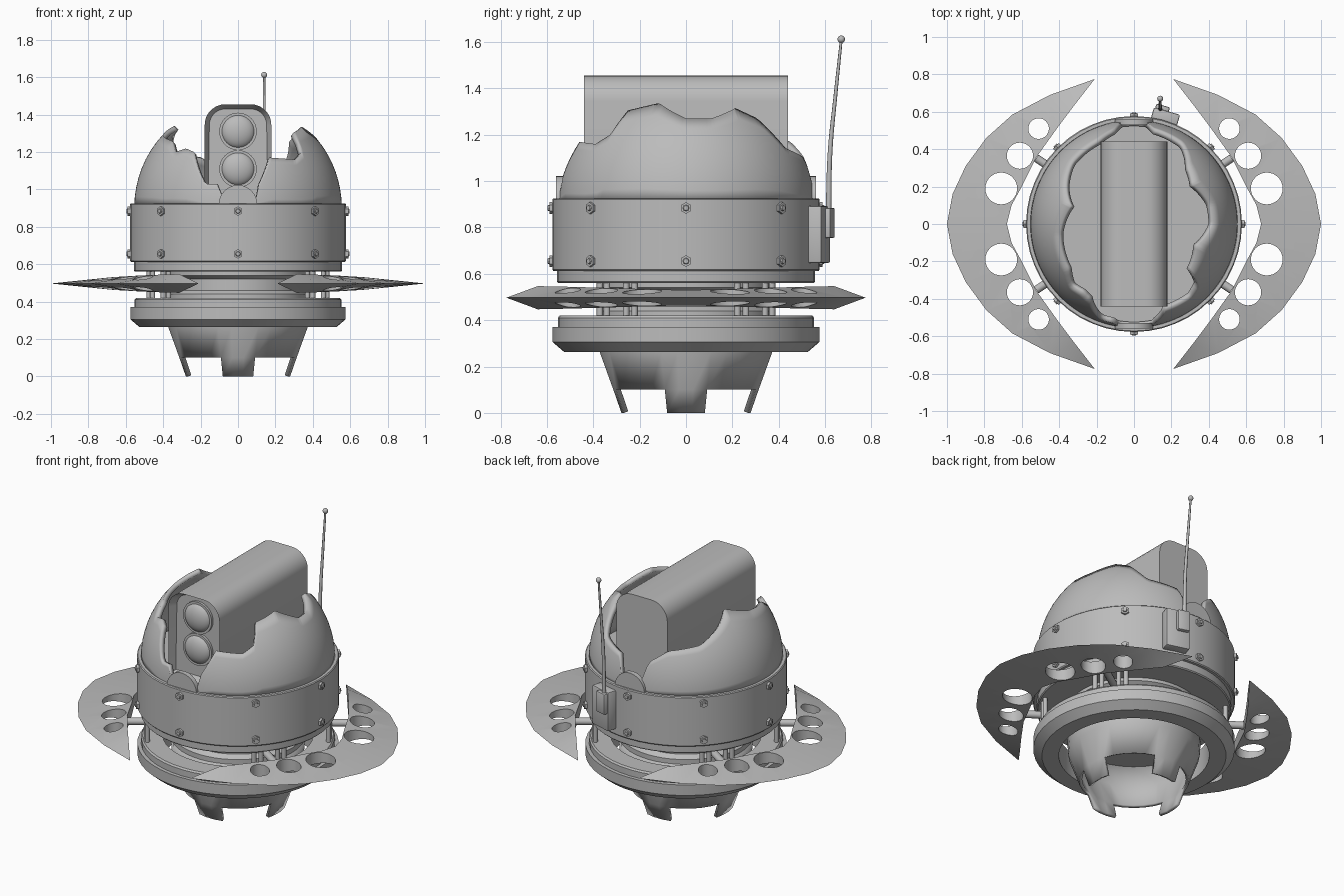
import bpy, bmesh, math
from mathutils import Vector, Matrix

if "Cube" in bpy.data.objects:
    bpy.data.objects.remove(bpy.data.objects["Cube"])

grey = bpy.data.materials.new("plain grey")
grey.diffuse_color = (0.5, 0.5, 0.5, 1)
grey.use_nodes = True
grey.node_tree.nodes["Principled BSDF"].inputs["Base Color"].default_value = grey.diffuse_color


def finish(name, bm, angle=32, recalc=True):
    if recalc:
        bmesh.ops.recalc_face_normals(bm, faces=bm.faces)
    me = bpy.data.meshes.new(name)
    bm.to_mesh(me)
    bm.free()
    ob = bpy.data.objects.new(name, me)
    bpy.context.collection.objects.link(ob)
    me.materials.append(grey)
    smooth(ob, angle)
    return ob


def select(ob):
    bpy.ops.object.select_all(action='DESELECT')
    ob.select_set(True)
    bpy.context.view_layer.objects.active = ob


def smooth(ob, angle=32):
    select(ob)
    bpy.ops.object.shade_smooth_by_angle(angle=math.radians(angle))


def polar(r, deg, z):
    a = math.radians(deg)
    return Vector((r * math.cos(a), r * math.sin(a), z))


def lathe(name, profile, segs=48, closed=False):
    """Spin (r, z) points round z; a closed profile makes a hollow ring."""
    bm = bmesh.new()
    cols = [[bm.verts.new(polar(r, 360 * i / segs, z)) for r, z in profile] for i in range(segs)]
    n = len(profile)
    for i in range(segs):
        a, b = cols[i], cols[(i + 1) % segs]
        for j in range(n if closed else n - 1):
            k = (j + 1) % n
            bm.faces.new((a[j], b[j], b[k], a[k]))
    bmesh.ops.remove_doubles(bm, verts=bm.verts, dist=1e-5)
    return finish(name, bm)


def add_rod(bm, p, q, r, segs=12, r2=None):
    p, q = Vector(p), Vector(q)
    d = q - p
    m = Matrix.Translation((p + q) / 2) @ d.to_track_quat('Z', 'Y').to_matrix().to_4x4()
    bmesh.ops.create_cone(bm, cap_ends=True, segments=segs, radius1=r,
                          radius2=r if r2 is None else r2, depth=d.length, matrix=m)


def interp(pts, x):
    for (a, za), (b, zb) in zip(pts, pts[1:]):
        if a <= x <= b:
            return za + (zb - za) * (x - a) / (b - a)
    return pts[-1][1]


# body rings, core and band
lathe("lower_ring", [(.43, .263), (.526, .263), (.575, .305), (.575, .371), (.553, .371),
                     (.553, .41), (.545, .42), (.43, .42)], closed=True)
lathe("core", [(0, .40), (.38, .40), (.38, .44), (.35, .46), (.35, .52), (.38, .54), (.38, .57), (0, .57)])
lathe("upper_collar", [(0, .56), (.55, .56), (.556, .566), (.556, .62), (0, .62)])
lathe("main_band", [(0, .612), (.572, .612), (.577, .618), (.577, .92), (.572, .925),
                    (.55, .925), (.55, .915), (0, .915)])

# bottom nozzle with four tabs
bm = bmesh.new()
rows = [(.28, 0), (.315, .10), (.375, .265), (.385, .41)]
grid = [[bm.verts.new(polar(r, 11.25 * (i - .5), z)) for r, z in rows] for i in range(32)]
for i in range(32):
    a, b = grid[i], grid[(i + 1) % 32]
    for j in range(3):
        if j or i % 8 in (7, 0, 1):
            bm.faces.new((a[j], b[j], b[j + 1], a[j + 1]))
bmesh.ops.delete(bm, geom=[v for v in bm.verts if not v.link_faces], context='VERTS')
nozzle = finish("nozzle", bm, recalc=False)
mod = nozzle.modifiers.new("thickness", 'SOLIDIFY')
mod.thickness, mod.offset = .02, -1

# broken dome: rim height by angle for each side, front is -90
right = [(-90, .94), (-80, .95), (-78, 1.03), (-70, 1.17), (-52, 1.16), (-44, 1.2), (-40, 1.305),
         (-19, 1.337), (0, 1.27), (15, 1.27), (34, 1.315), (47, 1.27), (59, 1.14), (79, 1.1),
         (84, .95), (90, .94)]
left = [(-90, .94), (-81, .95), (-79, 1.03), (-71, 1.03), (-60, 1.2), (-53, 1.22), (-45, 1.2),
        (-35, 1.26), (-8, 1.29), (16, 1.34), (30, 1.27), (45, 1.2), (67, 1.17), (79, 1.1),
        (84, .95), (90, .94)]
bm = bmesh.new()
grid = []
for i in range(180):
    a = math.radians(2 * i)
    side = right if math.cos(a) > 0 else left
    top = interp(side, math.degrees(math.asin(math.sin(a))))
    zs = [.915 + (top - .915) * j / 8 for j in range(9)]
    grid.append([bm.verts.new(polar(.555 * math.sqrt(1 - ((z - .9) / .57) ** 2), 2 * i, z)) for z in zs])
for i in range(180):
    a, b = grid[i], grid[(i + 1) % 180]
    for j in range(8):
        bm.faces.new((a[j], b[j], b[j + 1], a[j + 1]))
dome = finish("broken_dome", bm, 40, recalc=False)
mod = dome.modifiers.new("thickness", 'SOLIDIFY')
mod.thickness, mod.offset = .03, -1

# half discs at the front and back of the dome
bm = bmesh.new()
for s in (-1, 1):
    add_rod(bm, (0, s * .53, .92), (0, s * .56, .92), .103, 24)
finish("end_discs", bm)

# camera housing with recessed front
bm = bmesh.new()
outline = [(.178, .92)] + [(.068 + .11 * math.cos(t * math.pi / 16), 1.345 + .11 * math.sin(t * math.pi / 16))
                           for t in range(9)]
outline += [(-x, z) for x, z in reversed(outline)]
front = bm.faces.new([bm.verts.new((x, -.44, z)) for x, z in outline])
ext = bmesh.ops.extrude_face_region(bm, geom=[front], use_keep_orig=True)
bmesh.ops.translate(bm, verts=[g for g in ext["geom"] if isinstance(g, bmesh.types.BMVert)], vec=(0, .88, 0))
bmesh.ops.recalc_face_normals(bm, faces=bm.faces)
front = min(bm.faces, key=lambda f: f.calc_center_median().y)
bmesh.ops.inset_region(bm, faces=[front], thickness=.025)
bmesh.ops.translate(bm, verts=front.verts, vec=(0, .05, 0))
finish("camera_housing", bm)

# two lenses with rims
for n, z in (("upper", 1.31), ("lower", 1.11)):
    bm = bmesh.new()
    m = Matrix.Translation((0, -.392, z)) @ Matrix.Diagonal((1, .5, 1, 1)) @ Matrix.Rotation(math.pi / 2, 4, 'X')
    bmesh.ops.create_uvsphere(bm, u_segments=32, v_segments=16, radius=.09, matrix=m)
    add_rod(bm, (0, -.385, z), (0, -.405, z), .1, 32)
    finish(n + "_lens", bm)

# hexagonal bolts round the band
bm = bmesh.new()
for i in range(8):
    for z in (.655, .884):
        add_rod(bm, polar(.565, 45 * i, z), polar(.59, 45 * i, z), .025, 6)
        add_rod(bm, polar(.585, 45 * i, z), polar(.597, 45 * i, z), .016, 8, .011)
finish("bolts", bm)

# vertical pins and horizontal struts
bm = bmesh.new()
for base in (0, 180):
    for s in (-1, 1):
        for a in (25, 29.5, 40.5, 45):
            add_rod(bm, polar(.525, base + s * a, .41), polar(.525, base + s * a, .57), .014)
        add_rod(bm, polar(.34, base + s * 34, .5), polar(.63, base + s * 34, .5), .022)
finish("pins_and_struts", bm)

# crescent side fins, sharp outside and thick inside
outer = [(1, 0), (.97, .16), (.9, .31), (.79, .46), (.65, .585), (.45, .69), (.21, .775)]
inner = [(.68, 0, .033), (.655, .1, .035), (.6, .2, .038), (.52, .36, .043), (.42, .5, .047),
         (.315, .64, .05), (.21, .775, 0)]
pairs = list(zip(outer, inner))
pairs = [((o[0], -o[1]), (p[0], -p[1], p[2])) for o, p in reversed(pairs[1:])] + pairs
zc = .497
bm = bmesh.new()
loops = [[bm.verts.new((o[0], o[1], zc)), bm.verts.new((p[0], p[1], zc + p[2])),
          bm.verts.new((p[0], p[1], zc - p[2]))] for o, p in pairs]
for a, b in zip(loops, loops[1:]):
    for j in range(3):
        k = (j + 1) % 3
        bm.faces.new((a[j], b[j], b[k], a[k]))
bmesh.ops.remove_doubles(bm, verts=bm.verts, dist=1e-5)
bmesh.ops.dissolve_degenerate(bm, edges=bm.edges, dist=1e-5)
bmesh.ops.triangulate(bm, faces=bm.faces)
fin = finish("side_fins", bm, 20)
bm = bmesh.new()
for x, y, r in ((.51, .51, .055), (.61, .365, .07), (.71, .19, .085)):
    for s in (-1, 1):
        add_rod(bm, (x, s * y, .3), (x, s * y, .7), r, 32)
cutter = finish("hole_cutter", bm)
cutter.hide_render = True
mod = fin.modifiers.new("holes", 'BOOLEAN')
mod.operation, mod.solver, mod.object = 'DIFFERENCE', 'EXACT', cutter
fin.modifiers.new("mirror", 'MIRROR')
select(fin)
for name in ("holes", "mirror"):
    bpy.ops.object.modifier_apply(modifier=name)
bpy.data.objects.remove(cutter)
smooth(fin, 20)

# antenna boxes, turned to follow the band
for name, loc, size in (("antenna_box", (.165, .563, .77), (.145, .085, .245)),
                        ("antenna_socket", (.15, .612, .82), (.075, .045, .13))):
    bm = bmesh.new()
    m = Matrix.Translation(loc) @ Matrix.Rotation(math.radians(-16), 4, 'Z') @ Matrix.Diagonal((*size, 1))
    bmesh.ops.create_cube(bm, size=1, matrix=m)
    bmesh.ops.bevel(bm, geom=bm.edges[:], offset=.008, segments=2, affect='EDGES', profile=.5)
    finish(name, bm)

# bent antenna with ball tip
cu = bpy.data.curves.new("antenna", 'CURVE')
cu.dimensions, cu.bevel_depth, cu.bevel_resolution, cu.use_fill_caps = '3D', .01, 2, True
sp = cu.splines.new('BEZIER')
path = [(.615, .87, 1.2), (.622, 1.13, 1), (.645, 1.37, .8), (.67, 1.61, .6)]
sp.bezier_points.add(len(path) - 1)
for bp, (y, z, r) in zip(sp.bezier_points, path):
    bp.co, bp.radius = (.14, y, z), r
    bp.handle_left_type = bp.handle_right_type = 'AUTO'
antenna = bpy.data.objects.new("antenna", cu)
bpy.context.collection.objects.link(antenna)
cu.materials.append(grey)
select(antenna)
bpy.ops.object.convert(target='MESH')
bm = bmesh.new()
bmesh.ops.create_uvsphere(bm, u_segments=16, v_segments=10, radius=.016,
                          matrix=Matrix.Translation((.14, .67, 1.612)))
finish("antenna_tip", bm)
